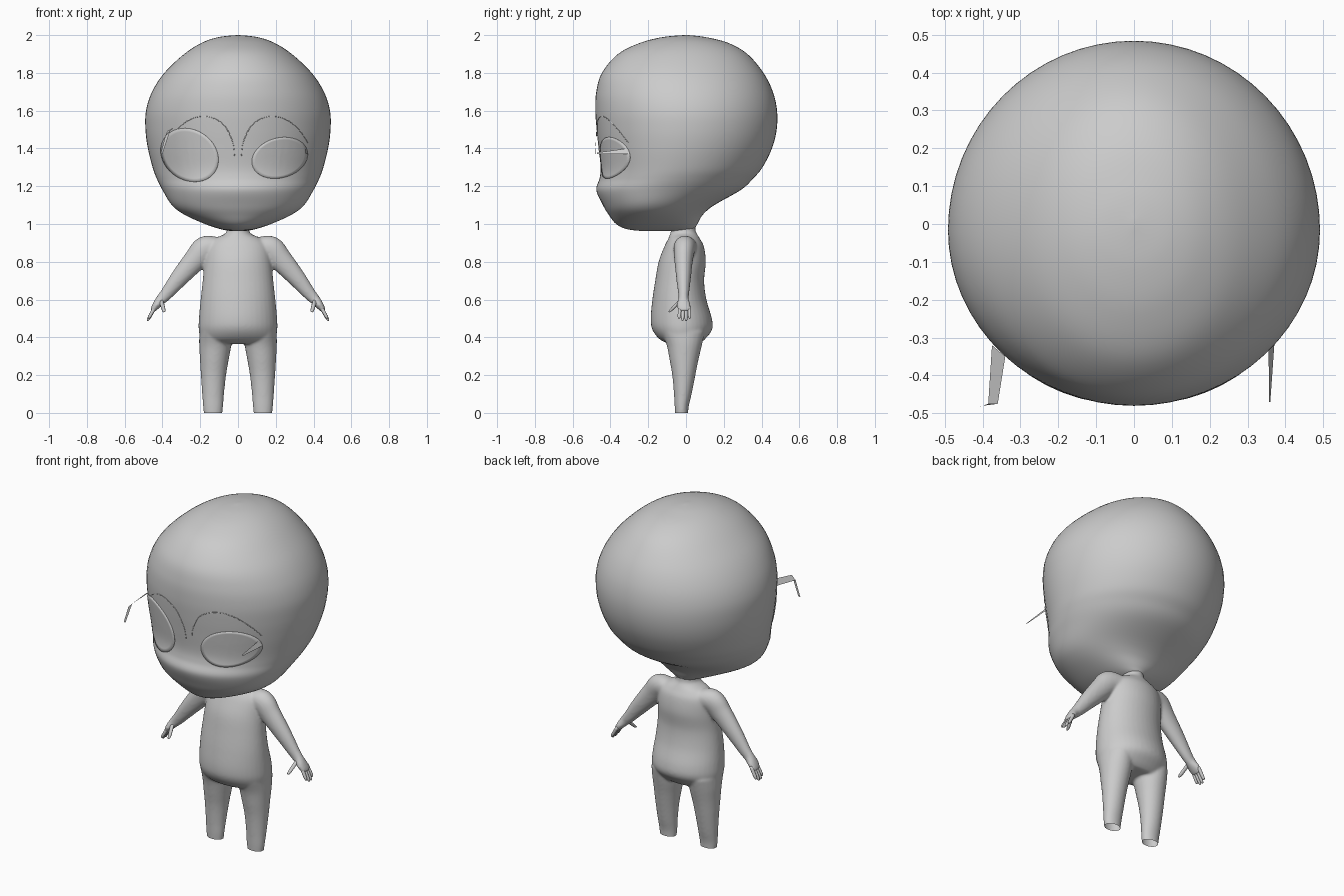
import bpy
import bmesh
import math
from mathutils import Vector
from mathutils.bvhtree import BVHTree

if "Cube" in bpy.data.objects:
    bpy.data.objects.remove(bpy.data.objects["Cube"])

clay = bpy.data.materials.new("plain_grey")
clay.use_nodes = True
GREY = (0.6, 0.6, 0.6, 1)
clay.diffuse_color = GREY
clay.node_tree.nodes["Principled BSDF"].inputs["Base Color"].default_value = GREY


def spline(a, b, c, d, t):
    return tuple(0.5 * (2 * q + (r - p) * t + (2 * p - 5 * q + 4 * r - s) * t * t
                        + (3 * q - p - 3 * r + s) * t ** 3)
                 for p, q, r, s in zip(a, b, c, d))


def resample(points, steps):
    out = []
    last = len(points) - 1
    for i in range(last):
        quad = [points[min(max(k, 0), last)] for k in range(i - 1, i + 3)]
        out += [spline(*quad, s / steps) for s in range(steps)]
    return out + [points[-1]]


def loft(bm, rings, sides=24, steps=5, widest=0.5, mirror=1):
    """Skin egg-shaped rings: (x, z, half width, front y, back y)."""
    rings = resample(rings, steps)
    loops = []
    for i, (x, z, half, front, back) in enumerate(rings):
        before, after = rings[max(i - 1, 0)], rings[min(i + 1, len(rings) - 1)]
        run = Vector((after[0] - before[0], after[1] - before[1])).normalized()
        mid = front + (back - front) * widest
        loop = []
        for k in range(sides):
            a = math.tau * k / sides
            u, v = half * math.cos(a), math.sin(a)
            y = mid + v * (back - mid if v > 0 else mid - front)
            loop.append(bm.verts.new(((x - run.y * u) * mirror, y, z + run.x * u)))
        loops.append(loop)
    for low, high in zip(loops, loops[1:]):
        for k in range(sides):
            n = (k + 1) % sides
            bm.faces.new((low[k], low[n], high[n], high[k]))
    bm.faces.new(loops[0])
    bm.faces.new(loops[-1])


def finish(name, bm, smooth=True):
    bmesh.ops.recalc_face_normals(bm, faces=bm.faces)
    mesh = bpy.data.meshes.new(name)
    bm.to_mesh(mesh)
    bm.free()
    mesh.materials.append(clay)
    mesh.polygons.foreach_set("use_smooth", [smooth] * len(mesh.polygons))
    obj = bpy.data.objects.new(name, mesh)
    bpy.context.collection.objects.link(obj)
    return obj


# Head: big skull, small muzzle, underside rising to the nape
head_rings = [
    (0, 2.0, 0.005, -0.01, 0.01), (0, 1.99, 0.1, -0.12, 0.1),
    (0, 1.96, 0.19, -0.24, 0.22), (0, 1.9, 0.285, -0.36, 0.325),
    (0, 1.8, 0.39, -0.445, 0.41), (0, 1.7, 0.455, -0.475, 0.46),
    (0, 1.6, 0.487, -0.48, 0.482), (0, 1.5, 0.49, -0.473, 0.48),
    (0, 1.4, 0.477, -0.462, 0.455), (0, 1.3, 0.452, -0.452, 0.405),
    (0, 1.24, 0.43, -0.458, 0.355), (0, 1.18, 0.4, -0.475, 0.29),
    (0, 1.1, 0.35, -0.44, 0.15), (0, 1.05, 0.285, -0.41, 0.09),
    (0, 1.0, 0.175, -0.37, 0.06), (0, 0.972, 0.09, -0.31, 0.04),
    (0, 0.962, 0.03, -0.22, 0.0)]
bm = bmesh.new()
loft(bm, head_rings, sides=64, steps=6, widest=0.48)
head_tree = BVHTree.FromBMesh(bm)
finish("head", bm)


def on_face(x, z, lift):
    hit, normal, _, _ = head_tree.ray_cast(Vector((x, -2, z)), Vector((0, 1, 0)))
    if normal.y > 0:
        normal = -normal
    return hit + normal * lift


# Body: torso, legs and arms fused into one smooth skin
torso = [
    (0, 1.06, 0.06, -0.08, 0.05), (0, 0.97, 0.058, -0.08, 0.05),
    (0, 0.945, 0.075, -0.085, 0.06), (0, 0.92, 0.13, -0.095, 0.075),
    (0, 0.88, 0.165, -0.115, 0.095), (0, 0.8, 0.178, -0.145, 0.105),
    (0, 0.7, 0.187, -0.163, 0.096), (0, 0.6, 0.198, -0.178, 0.108),
    (0, 0.5, 0.207, -0.187, 0.137), (0, 0.44, 0.208, -0.178, 0.138),
    (0, 0.39, 0.195, -0.14, 0.1), (0, 0.365, 0.17, -0.09, 0.07)]
leg = [
    (0.12, 0.43, 0.085, -0.13, 0.1), (0.121, 0.36, 0.085, -0.103, 0.085),
    (0.126, 0.28, 0.076, -0.087, 0.066), (0.13, 0.2, 0.067, -0.073, 0.05),
    (0.132, 0.1, 0.058, -0.064, 0.03), (0.132, 0.03, 0.053, -0.06, 0.014),
    (0.132, -0.04, 0.044, -0.055, 0.01)]
arm = [
    (0.1, 0.885, 0.045, -0.06, 0.06), (0.17, 0.87, 0.068, -0.066, 0.05),
    (0.225, 0.812, 0.062, -0.062, 0.037), (0.31, 0.715, 0.048, -0.052, 0.026),
    (0.375, 0.635, 0.035, -0.042, 0.017), (0.405, 0.602, 0.029, -0.04, 0.014),
    (0.428, 0.575, 0.023, -0.05, 0.024), (0.447, 0.55, 0.016, -0.046, 0.026),
    (0.456, 0.538, 0.01, -0.038, 0.02)]
bm = bmesh.new()
loft(bm, torso, sides=40)
for side in (1, -1):
    loft(bm, leg, mirror=side)
    loft(bm, arm, mirror=side)
rough = finish("body_base", bm)
skin = rough.modifiers.new("fuse", "REMESH")
skin.mode = "VOXEL"
skin.voxel_size = 0.007
soften = rough.modifiers.new("soften", "SMOOTH")
soften.iterations = 10
bpy.context.view_layer.update()
fused = rough.evaluated_get(bpy.context.evaluated_depsgraph_get())
bm = bmesh.new()
bm.from_mesh(fused.to_mesh())
fused.to_mesh_clear()
bpy.data.objects.remove(rough)

# Trim the legs open at the floor
bmesh.ops.bisect_plane(bm, geom=bm.verts[:] + bm.edges[:] + bm.faces[:],
                       plane_co=(0, 0, 0), plane_no=(0, 0, 1), clear_inner=True)
finish("body", bm)


# Fingers and thumbs
def digit(bm, start, end, radius, side):
    rings = []
    for t, swell in ((0, 1), (0.5, 1), (0.85, 0.85), (0.97, 0.5), (1, 0.1)):
        x, y, z = Vector(start).lerp(Vector(end), t)
        r = radius * swell
        rings.append((x, z, r, y - r, y + r))
    loft(bm, rings, sides=10, steps=2, mirror=side)


for side, label in ((1, "left"), (-1, "right")):
    bm = bmesh.new()
    for k in range(4):
        y = 0.02 - 0.019 * k
        drop = 0.012 if k in (0, 3) else 0
        digit(bm, (0.437, y * 0.85, 0.565), (0.48 - drop / 2, y, 0.487 + drop), 0.0095, side)
    digit(bm, (0.408, -0.028, 0.597), (0.39, -0.09, 0.533), 0.011, side)
    finish(label + "_fingers", bm)


# Eye plates following the face
def eye(name, cx, cz, rx, rz, lift, lean):
    bm = bmesh.new()
    rows = []
    for j in range(9):
        row = []
        for k in range(40):
            a, r = math.tau * k / 40, max(j / 8, 0.01)
            u, v = r * math.cos(a), r * math.sin(a)
            row.append(bm.verts.new(on_face(cx + rx * u, cz + rz * v + lean * u, lift)))
        rows.append(row)
    for a, b in zip(rows, rows[1:]):
        for k in range(40):
            n = (k + 1) % 40
            bm.faces.new((a[k], a[n], b[n], b[k]))
    bm.faces.new(rows[0])
    obj = finish(name, bm)
    rim = obj.modifiers.new("rim", "SOLIDIFY")
    rim.thickness = 0.008
    rim.offset = 0


eye("left_eye", 0.22, 1.35, 0.147, 0.108, 0.003, 0.02)
eye("right_eye", -0.255, 1.365, 0.152, 0.14, 0.007, -0.025)

# Fine arched brow lines
arch = [(0.018, 1.36), (0.03, 1.44), (0.08, 1.53), (0.17, 1.57),
        (0.26, 1.55), (0.33, 1.49), (0.37, 1.43)]
for side, label in ((1, "left"), (-1, "right")):
    curve = bpy.data.curves.new(label + "_brow", "CURVE")
    curve.dimensions = "3D"
    curve.bevel_depth = 0.002
    curve.bevel_resolution = 1
    path = resample(arch, 6)
    line = curve.splines.new("POLY")
    line.points.add(len(path) - 1)
    for point, (x, z) in zip(line.points, path):
        point.co = (*on_face(side * x, z, 0), 1)
    curve.materials.append(clay)
    bpy.context.collection.objects.link(bpy.data.objects.new(label + "_brow", curve))


# Stray lash slivers at the outer eye corners
def ribbon(name, pairs):
    bm = bmesh.new()
    rows = [[bm.verts.new(p) for p in pair] for pair in pairs]
    for (a, b), (c, d) in zip(rows, rows[1:]):
        bm.faces.new((a, b, d, c))
    finish(name, bm, False)


ribbon("right_lash", [((-0.375, -0.32, 1.49), (-0.34, -0.35, 1.51)),
                      ((-0.385, -0.475, 1.465), (-0.36, -0.475, 1.49)),
                      ((-0.41, -0.483, 1.37), (-0.4, -0.48, 1.37))])
ribbon("left_lash", [((0.372, -0.3, 1.37), (0.355, -0.3, 1.402)),
                     ((0.36, -0.47, 1.37), (0.357, -0.47, 1.378))])
